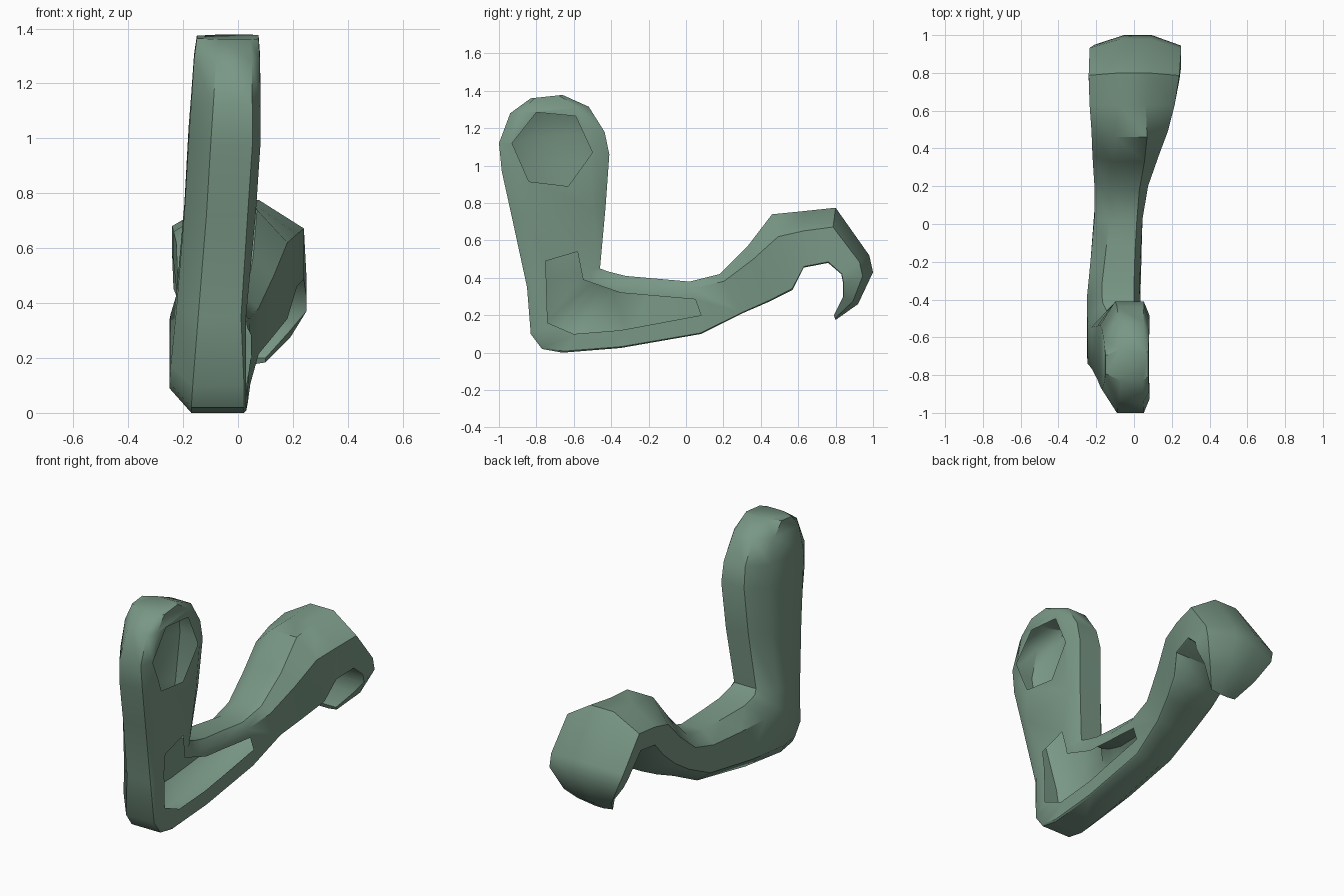
import bpy, bmesh, math

if "Cube" in bpy.data.objects:
    bpy.data.objects.remove(bpy.data.objects["Cube"])

green = bpy.data.materials.new("sage_green")
green.diffuse_color = (0.19, 0.31, 0.235, 1)
green.use_nodes = True
green.node_tree.nodes["Principled BSDF"].inputs["Base Color"].default_value = green.diffuse_color


def finish(name, bm):
    bmesh.ops.recalc_face_normals(bm, faces=bm.faces)
    me = bpy.data.meshes.new(name)
    bm.to_mesh(me)
    bm.free()
    ob = bpy.data.objects.new(name, me)
    bpy.context.collection.objects.link(ob)
    me.materials.append(green)
    return ob


def loft(name, rings):
    bm = bmesh.new()
    loops = [[bm.verts.new(p) for p in r] for r in rings]
    for a, b in zip(loops, loops[1:]):
        for i in range(len(a)):
            j = (i + 1) % len(a)
            bm.faces.new((a[i], a[j], b[j], b[i]))
    bm.faces.new(loops[0])
    bm.faces.new(loops[-1])
    return finish(name, bm)


# Stations along the arm: outer (y, z), inner (y, z), x left, x right
stations = [
    # shoulder and upper arm
    (-.83, 1.36, -.66, 1.378, -.15, .075),
    (-.94, 1.28, -.52, 1.315, -.16, .08),
    (-1.0, 1.12, -.435, 1.18, -.17, .082),
    (-.985, .97, -.41, 1.06, -.18, .082),
    (-.93, .72, -.43, .78, -.195, .065),
    (-.85, .35, -.46, .45, -.225, .03),
    # elbow
    (-.83, .10, -.42, .435, -.245, .03),
    (-.77, .02, -.38, .425, -.25, .03),
    (-.66, .0, -.32, .41, -.25, .03),
    # forearm
    (-.35, .025, -.15, .395, -.23, .035),
    (.08, .10, .02, .38, -.21, .045),
    (.30, .21, .18, .42, -.21, .075),
    (.45, .275, .33, .57, -.22, .13),
    # curled hand
    (.57, .335, .46, .74, -.225, .18),
    (.63, .455, .63, .757, -.235, .215),
    (.76, .48, .80, .775, -.24, .24),
    (.83, .42, .98, .52, -.235, .25),
    (.84, .37, 1.0, .43, -.21, .25),
    (.84, .30, .92, .26, -.13, .19),
    (.79, .20, .80, .175, -.07, .10),
]

rings = []
for i, (by, bz, ty, tz, xl, xr) in enumerate(stations):
    h = min(max((i - 10) / 4, 0), 1)      # 0 on the arm, 1 on the hand
    u = min(max((i - 4) / 2, 0), 1)       # 0 on the upper arm, 1 past the elbow
    w = xr - xl
    cl = xl + .08 * (1 - h) + .34 * w * h
    cr = xr - .03 * (1 - h) - .34 * w * h
    t = .13 + .22 * h                     # right-hand chamfer
    tl = .22 + .10 * h                    # left-hand chamfer
    cb = xr - .03 + .022 * u              # outer right edge is sharper past the elbow
    tb = .13 - .11 * u

    def at(x, s):
        return (x, by + (ty - by) * s, bz + (tz - bz) * s)
    rings.append([at(cl, 0), at(cb, 0), at(xr, tb), at(xr, 1 - t),
                  at(cr, 1), at(cl, 1), at(xl, 1 - tl), at(xl, tl)])
arm = loft("arm", rings)


def open_hole(name, outline, x):
    """Cut this (y, z) outline into the inner side, then open it into the hollow arm."""
    cutter = loft(name, [[(.3, *p) for p in outline], [(x, *p) for p in outline]])
    cutter.hide_render = True
    mod = arm.modifiers.new(name, 'BOOLEAN')
    mod.object = cutter
    mod.operation = 'DIFFERENCE'
    mod.solver = 'EXACT'
    bpy.context.view_layer.objects.active = arm
    bpy.ops.object.modifier_apply(modifier=name)
    bpy.data.objects.remove(cutter)


def remove_floor(x):
    bm = bmesh.new()
    bm.from_mesh(arm.data)
    bmesh.ops.delete(bm, geom=[v for v in bm.verts if abs(v.co.x - x) < 1e-4], context='VERTS')
    bm.to_mesh(arm.data)
    bm.free()


# Six-sided shoulder opening and bent forearm opening
HOLE_X = -.0437
open_hole("shoulder_opening", [(-.93, 1.12), (-.80, 1.285), (-.59, 1.265),
                               (-.50, 1.07), (-.63, .89), (-.84, .915)], HOLE_X)
open_hole("forearm_opening", [(-.75, .49), (-.58, .54), (-.55, .39), (-.35, .32), (.05, .285),
                              (.08, .20), (-.35, .12), (-.60, .10), (-.74, .16)], HOLE_X)
remove_floor(HOLE_X)

bpy.ops.object.select_all(action='DESELECT')
arm.select_set(True)
bpy.context.view_layer.objects.active = arm
bpy.ops.object.shade_smooth_by_angle(angle=math.radians(40))
